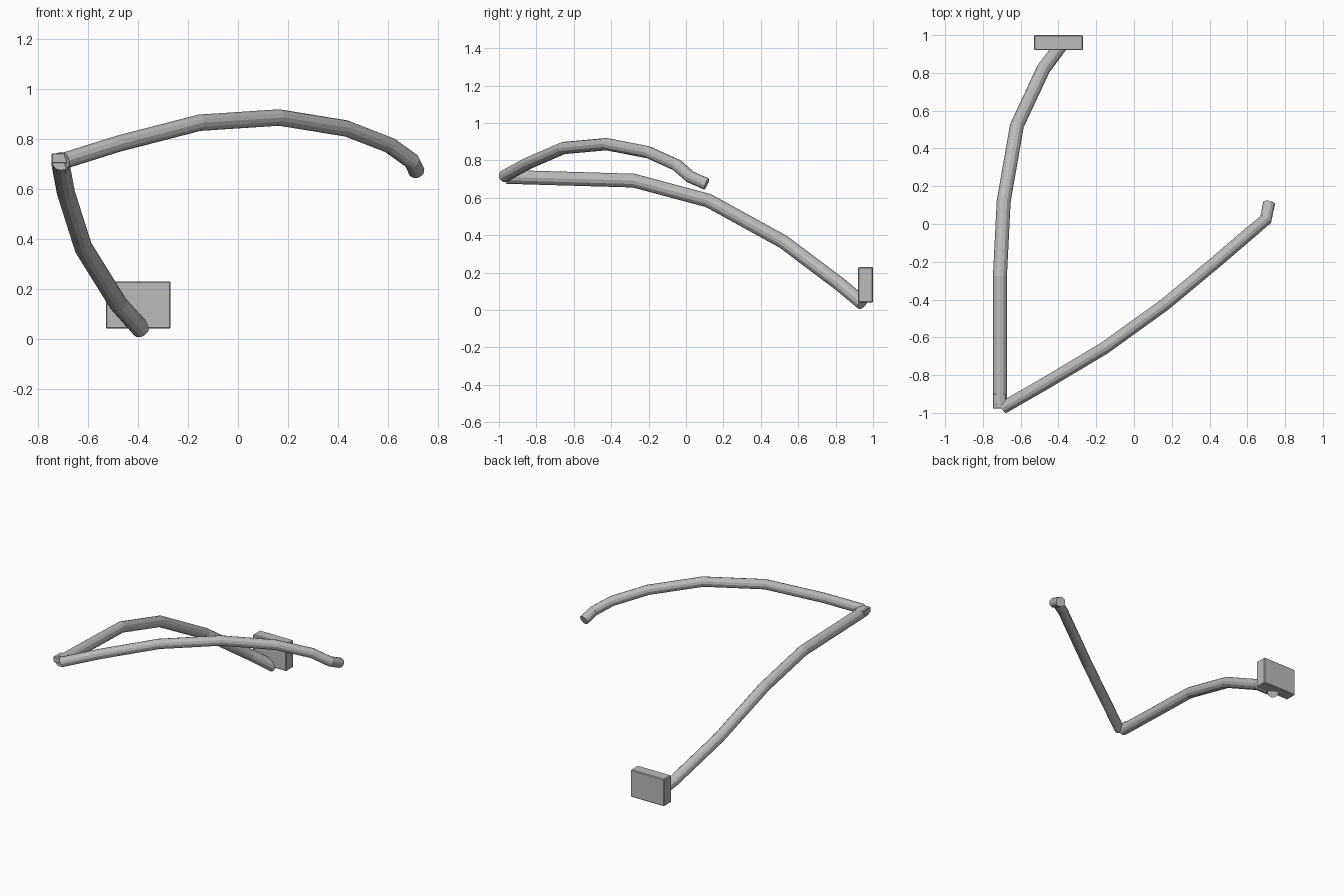
import bpy

if "Cube" in bpy.data.objects:
    bpy.data.objects.remove(bpy.data.objects["Cube"])

grey = bpy.data.materials.new("plain grey")
grey.diffuse_color = (0.5, 0.5, 0.5, 1)
grey.use_nodes = True
grey.node_tree.nodes["Principled BSDF"].inputs["Base Color"].default_value = grey.diffuse_color


def tube(name, points, radius):
    # Round tube with straight segments and closed ends
    curve = bpy.data.curves.new(name + "_path", 'CURVE')
    curve.dimensions = '3D'
    curve.bevel_depth = radius
    curve.bevel_resolution = 4
    curve.use_fill_caps = True
    spline = curve.splines.new('POLY')
    spline.points.add(len(points) - 1)
    for p, co in zip(spline.points, points):
        p.co = (*co, 1)
    spline.use_smooth = False
    helper = bpy.data.objects.new(name + "_path", curve)
    bpy.context.collection.objects.link(helper)
    bpy.context.view_layer.update()
    mesh = bpy.data.meshes.new_from_object(
        helper.evaluated_get(bpy.context.evaluated_depsgraph_get()))
    bpy.data.objects.remove(helper)
    mesh.materials.clear()
    mesh.materials.append(grey)
    obj = bpy.data.objects.new(name, mesh)
    bpy.context.collection.objects.link(obj)
    return obj


def box(name, low, high, bevel):
    # Box between two corners with a small edge bevel
    centre = [(a + b) / 2 for a, b in zip(low, high)]
    bpy.ops.mesh.primitive_cube_add(size=1, location=centre)
    obj = bpy.context.object
    obj.name = name
    obj.scale = [b - a for a, b in zip(low, high)]
    bpy.ops.object.transform_apply(location=False, rotation=False, scale=True)
    mod = obj.modifiers.new("edge", 'BEVEL')
    mod.width = bevel
    mod.segments = 1
    obj.data.materials.append(grey)
    return obj


# Lower arm, from the elbow back to the wall plate
tube("lower_arm", [
    (-0.71, -0.96, 0.712), (-0.71, -0.28, 0.692), (-0.69, 0.12, 0.585),
    (-0.62, 0.52, 0.365), (-0.48, 0.82, 0.14), (-0.387, 0.945, 0.036)], 0.037)

# Upper arm, arching from the elbow to its free tip
tube("upper_arm", [
    (-0.693, -0.972, 0.715), (-0.48, -0.85, 0.782), (-0.155, -0.656, 0.866),
    (0.165, -0.425, 0.887), (0.435, -0.2, 0.843), (0.61, -0.05, 0.775),
    (0.697, 0.023, 0.712), (0.715, 0.11, 0.674)], 0.033)

# Wall plate
box("wall_plate", (-0.53, 0.92, 0.04), (-0.27, 1.0, 0.23), 0.005)

# Elbow clasp
box("elbow_clasp", (-0.747, -0.978, 0.704), (-0.68, -0.9, 0.743), 0.003)
